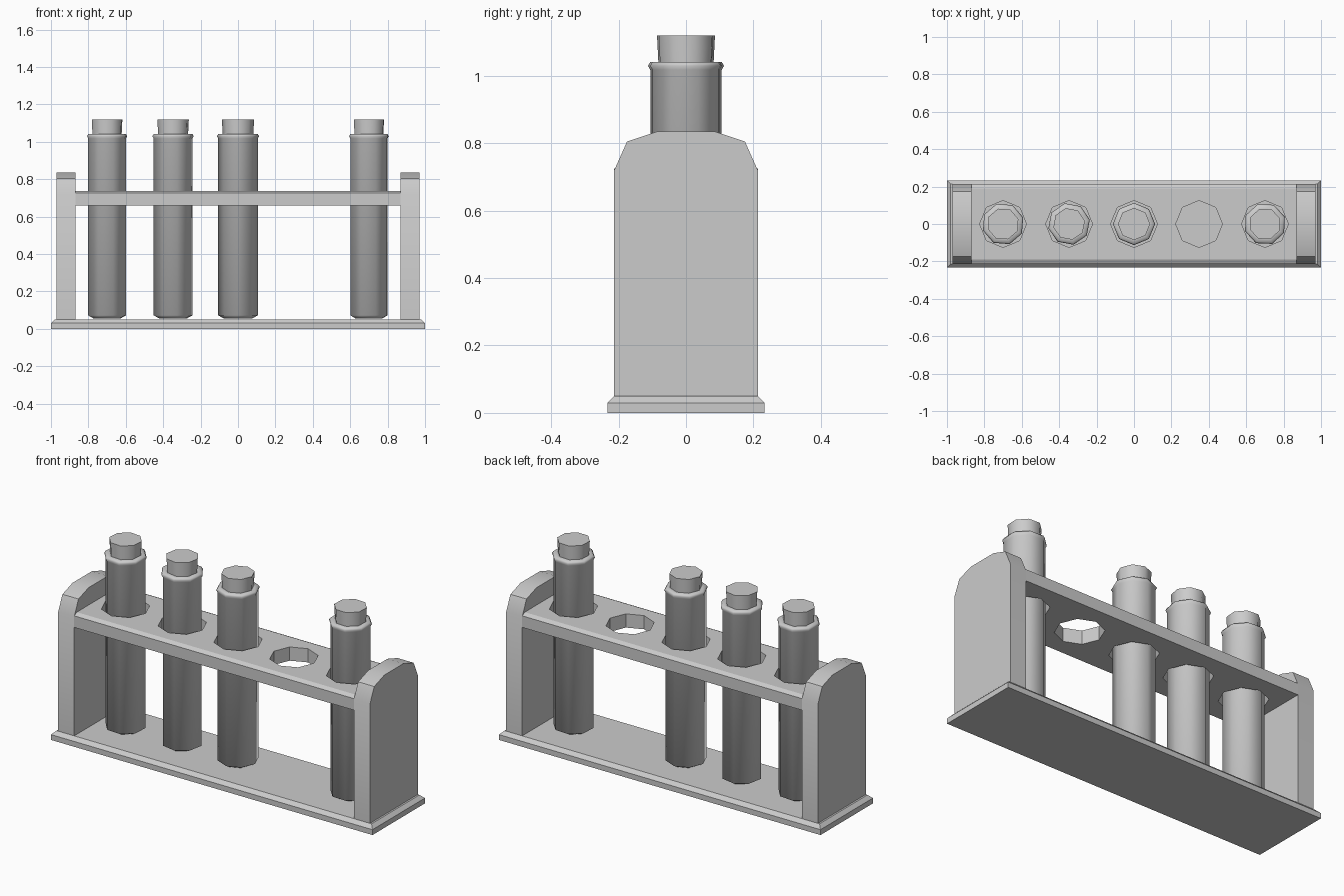
import bpy, bmesh
from math import radians, cos, sin, pi

if "Cube" in bpy.data.objects:
    bpy.data.objects.remove(bpy.data.objects["Cube"])


def finish(name, bm, smooth=None):
    bmesh.ops.recalc_face_normals(bm, faces=bm.faces)
    mesh = bpy.data.meshes.new(name)
    bm.to_mesh(mesh)
    bm.free()
    ob = bpy.data.objects.new(name, mesh)
    bpy.context.collection.objects.link(ob)
    if smooth:
        bpy.ops.object.select_all(action='DESELECT')
        ob.select_set(True)
        bpy.context.view_layer.objects.active = ob
        bpy.ops.object.shade_smooth_by_angle(angle=radians(smooth))
    return ob


def loft(name, rings, smooth=None):
    """Bridge rings of equal point count and cap both ends."""
    bm = bmesh.new()
    rows = [[bm.verts.new(p) for p in ring] for ring in rings]
    n = len(rows[0])
    for a, b in zip(rows, rows[1:]):
        for i in range(n):
            j = (i + 1) % n
            bm.faces.new((a[i], a[j], b[j], b[i]))
    bm.faces.new(rows[0])
    bm.faces.new(rows[-1])
    return finish(name, bm, smooth)


def lathe(name, profile, x, turn=0, smooth=None, sides=8):
    rings = [[(x + r * cos(turn + 2 * pi * i / sides),
               r * sin(turn + 2 * pi * i / sides), z) for i in range(sides)]
             for r, z in profile]
    return loft(name, rings, smooth)


def extrude_x(name, half, x0, x1, smooth=None):
    """Mirror a half (y, z) outline and extrude it along x."""
    outline = half + [(-y, z) for y, z in reversed(half)]
    return loft(name, [[(x, y, z) for y, z in outline] for x in (x0, x1)], smooth)


# Base plate with a chamfered top edge
loft("base", [[(sx * x, sy * y, z) for sx, sy in ((1, 1), (-1, 1), (-1, -1), (1, -1))]
              for x, y, z in ((1, 0.233, 0), (1, 0.233, 0.03), (0.98, 0.213, 0.05))])

# Arched end panels
arch = [(0.213, 0.05), (0.213, 0.72), (0.175, 0.805), (0.085, 0.835)]
extrude_x("left_panel", arch, -0.97, -0.87, 40)
extrude_x("right_panel", arch, 0.87, 0.97, 40)

# Shelf with five octagonal holes
positions = [-0.70, -0.347, 0, 0.348, 0.70]
shelf = extrude_x("shelf", [(0.213, 0.66), (0.213, 0.725), (0.19, 0.737)], -0.87, 0.87)
for x in positions:
    cutter = lathe("hole_cutter", [(0.125, 0.6), (0.125, 0.8)], x)
    cutter.hide_render = True
    mod = shelf.modifiers.new("hole", 'BOOLEAN')
    mod.operation, mod.solver, mod.object = 'DIFFERENCE', 'EXACT', cutter
    bpy.context.view_layer.objects.active = shelf
    bpy.ops.object.modifier_apply(modifier=mod.name)
    bpy.data.objects.remove(cutter)

# Test tubes with a rolled lip and a stopper, one slot left empty
tube = [(0.075, 0.055), (0.106, 0.072), (0.106, 1.018), (0.113, 1.03), (0.106, 1.041),
        (0.08, 1.041)]
stopper = [(0.08, 1.0), (0.086, 1.12)]
for i, (x, turn) in enumerate(zip(positions, (18, 12, 0, None, 20))):
    if turn is None:
        continue
    lathe(f"test_tube_{i + 1}", tube, x, radians(turn), 60)
    lathe(f"stopper_{i + 1}", stopper, x, radians(turn), 60)
